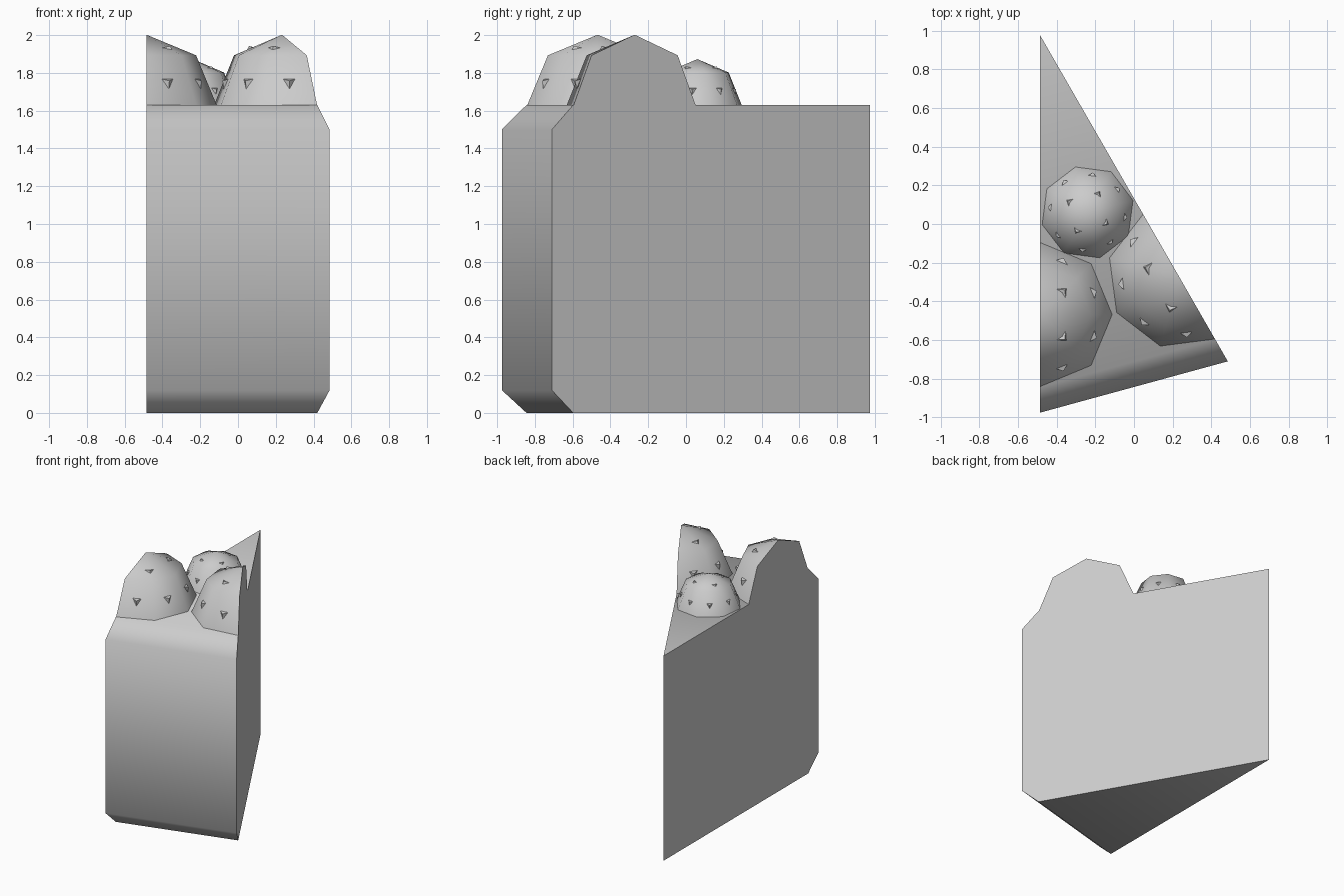
import bpy
import bmesh
from math import radians, atan2, sin, cos
from mathutils import Vector, Matrix

cube = bpy.data.objects.get("Cube")
if cube:
    bpy.data.objects.remove(cube, do_unlink=True)

# One plain grey for the whole model
grey = bpy.data.materials.new("plain_grey")
grey.use_nodes = True
grey.diffuse_color = (0.6, 0.6, 0.6, 1)
grey.node_tree.nodes["Principled BSDF"].inputs["Base Color"].default_value = (0.6, 0.6, 0.6, 1)

TOP = 1.63
TIP = Vector((-0.485, 0.975, 0))
LEFT_RIM = Vector((0.485, -0.71, 0))
RIGHT_RIM = Vector((-0.485, -0.975, 0))
CUT = LEFT_RIM - TIP
CUT_NORMAL = Vector((-CUT.y, CUT.x, 0)).normalized()


def finish(name, bm, angle=60):
    mesh = bpy.data.meshes.new(name)
    bm.to_mesh(mesh)
    bm.free()
    obj = bpy.data.objects.new(name, mesh)
    bpy.context.collection.objects.link(obj)
    mesh.materials.append(grey)
    bpy.ops.object.select_all(action='DESELECT')
    obj.select_set(True)
    bpy.context.view_layer.objects.active = obj
    bpy.ops.object.shade_smooth_by_angle(angle=radians(angle))
    return obj


def slice_off(bm, point, normal):
    """Remove what lies beyond the plane and cap the opening."""
    geom = bm.verts[:] + bm.edges[:] + bm.faces[:]
    bmesh.ops.bisect_plane(bm, geom=geom, dist=1e-4, plane_co=point,
                           plane_no=normal, clear_outer=True)
    rim = [e for e in bm.edges if e.is_boundary]
    if rim:
        bmesh.ops.holes_fill(bm, edges=rim, sides=0)


# Wedge: rim profile with bevelled top and bottom, drawn in to the tip
def cake_slice():
    bm = bmesh.new()
    profile = [(0.933, 0), (1, 0.12), (1, 1.5), (0.933, TOP)]

    def rim(corner):
        return [bm.verts.new(TIP.lerp(corner, s) + Vector((0, 0, z))) for s, z in profile]

    left, right = rim(LEFT_RIM), rim(RIGHT_RIM)
    low = bm.verts.new(TIP)
    high = bm.verts.new(TIP + Vector((0, 0, TOP)))
    for side in (left, right):
        bm.faces.new([low] + side + [high])
    for i in range(len(profile) - 1):
        bm.faces.new((left[i], left[i + 1], right[i + 1], right[i]))
    bm.faces.new((low, left[0], right[0]))
    bm.faces.new((high, left[-1], right[-1]))
    bmesh.ops.recalc_face_normals(bm, faces=bm.faces[:])
    finish("cake_slice", bm)


# Berry: eight-sided dome with small three-sided seeds, trimmed by the cuts
def berry(name, centre, radius, turn):
    centre = Vector((centre.x, centre.y, TOP))
    place = Matrix.Translation(centre) @ Matrix.Rotation(turn, 4, 'Z')
    bm = bmesh.new()
    bmesh.ops.create_uvsphere(bm, u_segments=8, v_segments=4, radius=radius, matrix=place)
    seeds = [(45 * k + 22.5, 22, 0.92) for k in range(8)]
    seeds += [(90 * k + 45, 60, 0.97) for k in range(4)]
    for azimuth, height, reach in seeds:
        a, h = radians(azimuth), radians(height)
        out = Vector((cos(a) * cos(h), sin(a) * cos(h), sin(h)))
        turn_out = out.to_track_quat('Z', 'Y').to_matrix().to_4x4()
        depth = 0.14 * radius
        spot = Matrix.Translation(out * (reach * radius - depth / 2))
        flip = Matrix.Rotation(radians(180), 4, 'Z')
        bmesh.ops.create_cone(bm, cap_ends=True, segments=3, radius1=0.24 * radius,
                              radius2=0.0, depth=depth,
                              matrix=place @ spot @ turn_out @ flip)
    slice_off(bm, centre, Vector((0, 0, -1)))
    slice_off(bm, TIP, Vector((-1, 0, 0)))
    slice_off(bm, TIP, CUT_NORMAL)
    finish(name, bm, 50)


cake_slice()
berry("inner_berry", Vector((-0.24, 0.06, 0)), 0.243, radians(15))
berry("right_berry", TIP.lerp(RIGHT_RIM, 0.74), 0.372, 0)
berry("left_berry", TIP.lerp(LEFT_RIM, 0.74), 0.372, atan2(CUT.y, CUT.x))
